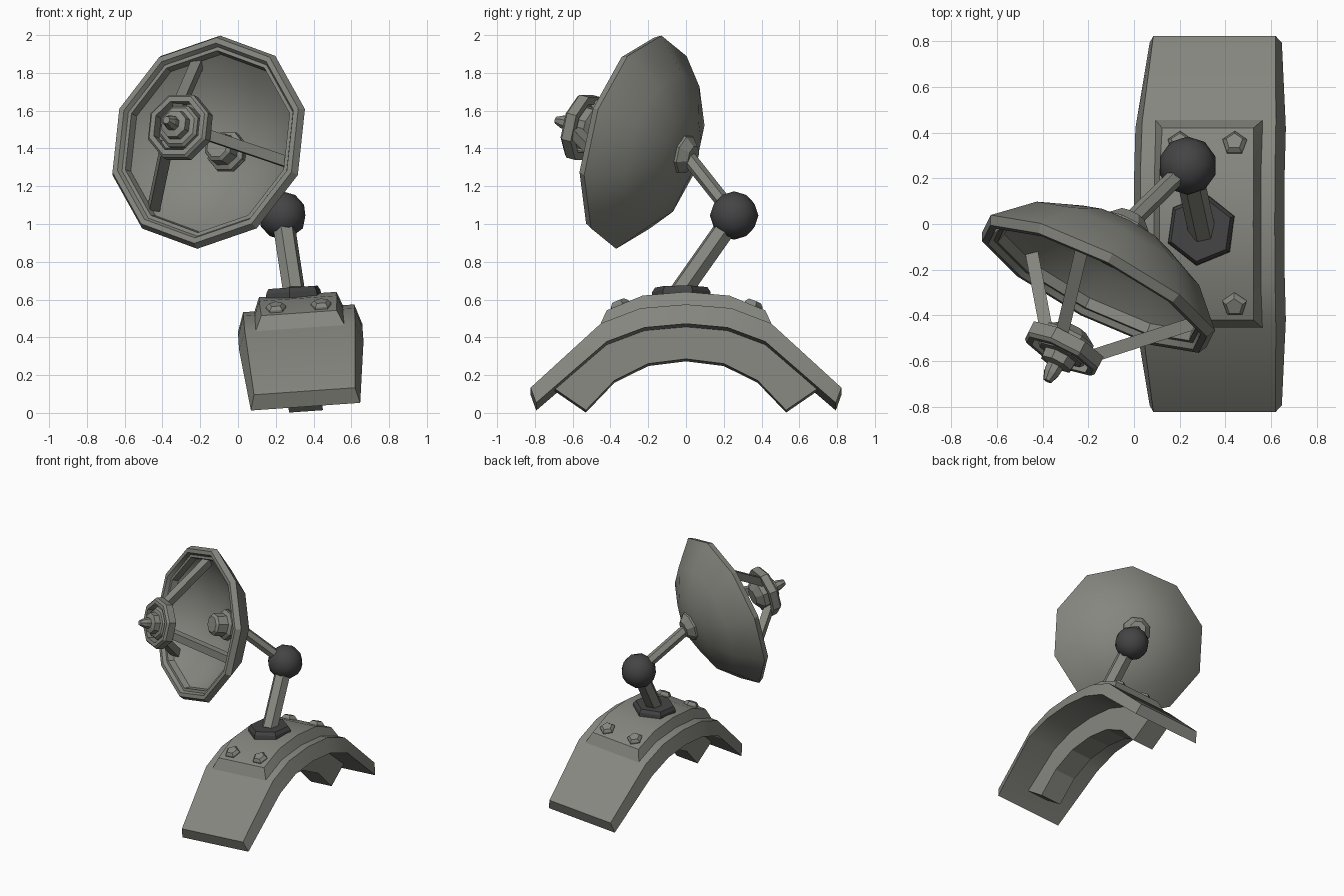
import bpy, bmesh, math
from mathutils import Matrix, Vector

if "Cube" in bpy.data.objects:
    bpy.data.objects.remove(bpy.data.objects["Cube"])


def material(name, rgb):
    m = bpy.data.materials.new(name)
    m.diffuse_color = (*rgb, 1)
    m.use_nodes = True
    m.node_tree.nodes["Principled BSDF"].inputs["Base Color"].default_value = m.diffuse_color
    return m


GREY = material("warm_grey_metal", (0.235, 0.24, 0.21))
DARK = material("dark_joint", (0.058, 0.058, 0.058))


def finish(name, bm, mat, smooth=None):
    bmesh.ops.recalc_face_normals(bm, faces=bm.faces)
    me = bpy.data.meshes.new(name)
    bm.to_mesh(me)
    bm.free()
    me.materials.append(mat)
    ob = bpy.data.objects.new(name, me)
    bpy.context.collection.objects.link(ob)
    if smooth:
        bpy.ops.object.select_all(action='DESELECT')
        ob.select_set(True)
        bpy.context.view_layer.objects.active = ob
        bpy.ops.object.shade_smooth_by_angle(angle=math.radians(smooth))
    return ob


def lathe(name, profile, sides, mat, matrix, turn=0, closed=False, smooth=None):
    """Spin (radius, height) points round local z; caps the ends unless closed."""
    bm = bmesh.new()
    rings = []
    for r, t in profile:
        ring = []
        for k in range(sides):
            a = math.radians(turn) + k * math.tau / sides
            ring.append(bm.verts.new(matrix @ Vector((r * math.cos(a), r * math.sin(a), t))))
        rings.append(ring)
    pairs = list(zip(rings, rings[1:]))
    if closed:
        pairs.append((rings[-1], rings[0]))
    for a, b in pairs:
        for k in range(sides):
            j = (k + 1) % sides
            bm.faces.new((a[k], a[j], b[j], b[k]))
    if not closed:
        bm.faces.new(rings[0])
        bm.faces.new(rings[-1])
    return finish(name, bm, mat, smooth)


def arch(name, half, mat, matrix, smooth=None):
    """Loft trapezoid sections (y, z, half width of top; same of bottom), mirrored in y."""
    stations = [(-a, b, c, -d, e, f) for a, b, c, d, e, f in half[:0:-1]] + half
    bm = bmesh.new()
    secs = []
    for yt, zt, wt, yb, zb, wb in stations:
        pts = [(-wt, yt, zt), (wt, yt, zt), (wb, yb, zb), (-wb, yb, zb)]
        secs.append([bm.verts.new(matrix @ Vector(p)) for p in pts])
    for a, b in zip(secs, secs[1:]):
        for k in range(4):
            j = (k + 1) % 4
            bm.faces.new((a[k], a[j], b[j], b[k]))
    bm.faces.new(secs[0])
    bm.faces.new(secs[-1])
    return finish(name, bm, mat, smooth)


def rod(name, p, q, r, sides, mat, turn=0):
    p, q = Vector(p), Vector(q)
    m = Matrix.Translation(p) @ (q - p).to_track_quat('Z', 'Y').to_matrix().to_4x4()
    return lathe(name, [(r, 0), (r, (q - p).length)], sides, mat, m, turn)


# Tilted saddle base
BASE = Matrix.Translation((0.36, 0, 0)) @ Matrix.Rotation(math.radians(-4), 4, 'Y')
arch("saddle_shell", [(0, .555, .295, 0, .45, .33),
                      (.24, .535, .295, .22, .43, .33),
                      (.45, .455, .293, .42, .355, .33),
                      (.823, .115, .268, .793, .033, .29)], GREY, BASE, 30)
arch("saddle_rib", [(0, .48, .09, 0, .28, .09),
                    (.22, .455, .09, .2, .255, .09),
                    (.43, .37, .09, .38, .165, .09),
                    (.70, .125, .09, .53, .008, .09)], GREY, BASE)
arch("mount_plate", [(0, .628, .206, 0, .54, .24),
                     (.23, .608, .206, .24, .52, .24),
                     (.42, .53, .2, .46, .44, .24)], GREY, BASE, 30)

# Four five-sided bolts
for sx in (-1, 1):
    for sy in (-1, 1):
        m = BASE @ Matrix.Translation((sx * .12, sy * .35, .555)) @ Matrix.Rotation(math.radians(-22 * sy), 4, 'X')
        lathe("bolt", [(.058, -.02), (.055, .015), (.038, .033)], 5, GREY, m, 90)

# Collar, elbow ball and two arms
lathe("arm_collar", [(.16, .60), (.155, .645), (.14, .668)], 6, DARK,
      BASE @ Matrix.Translation((-.022, -.025, 0)), 82)
BALL = Vector((.235, .255, 1.045))
rod("lower_arm", (.297, -.03, .64), BALL, .06, 6, GREY)
bm = bmesh.new()
bmesh.ops.create_icosphere(bm, subdivisions=2, radius=.128, matrix=Matrix.Translation(BALL))
finish("elbow_ball", bm, DARK, 40)

# Dish frame: local z points to the back of the dish
back = Vector((.445, .865, -.232)).normalized()
up = Vector((.105, .207, .972))
up = (up - back * up.dot(back)).normalized()
side = back.cross(up)
DISH = Matrix.Translation((-.155, -.25, 1.433)) @ Matrix((up, side, back)).transposed().to_4x4()
rod("upper_arm", BALL, DISH @ Vector((0, 0, .29)), .04, 6, GREY)

# Dish bowl with stepped rim
lathe("dish", [(.06, .285), (.22, .255), (.42, .16), (.58, 0), (.56, -.04), (.53, -.04),
               (.515, -.015), (.495, -.015), (.485, .03), (.38, .13), (.2, .215), (.05, .245)],
      10, GREY, DISH, smooth=32)
lathe("back_boss", [(.115, .22), (.105, .29), (.06, .335)], 8, GREY, DISH, 22.5)
lathe("front_hub", [(.11, .26), (.11, .2), (.085, .185), (.08, .11), (.06, .095)], 8, GREY, DISH, 22.5)

# Feed ring, feed body with pointed tip
lathe("feed_ring", [(.185, -.31), (.185, -.365), (.17, -.38), (.142, -.38), (.142, -.31)],
      8, GREY, DISH, 22.5, closed=True)
lathe("feed_body", [(.06, -.24), (.12, -.28), (.12, -.36), (.105, -.375), (.08, -.38), (.075, -.42),
                    (.04, -.43), (.036, -.465), (.02, -.505)], 8, GREY, DISH, 22.5)

# Three struts from dish to feed
for deg in (-18, 102, 222):
    a = math.radians(deg)
    d = Vector((math.cos(a), math.sin(a), 0))
    rod("feed_strut", DISH @ (d * .465 + Vector((0, 0, .05))),
        DISH @ (d * .115 + Vector((0, 0, -.32))), .04, 4, GREY, 45)
